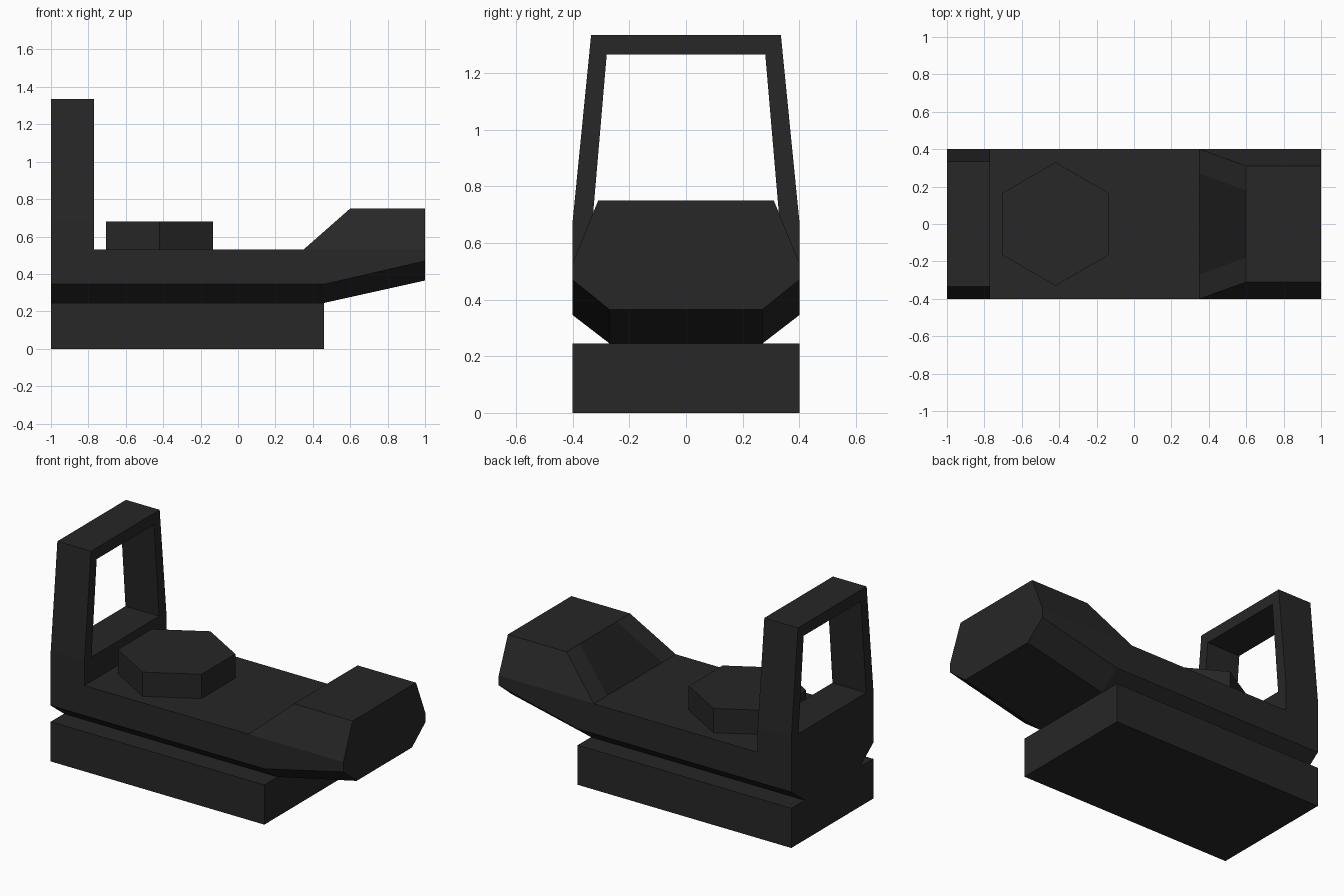
import bpy, bmesh, math
from mathutils import Vector

if "Cube" in bpy.data.objects:
    bpy.data.objects.remove(bpy.data.objects["Cube"])


def material(name, value):
    m = bpy.data.materials.new(name)
    m.diffuse_color = (value, value, value, 1)
    m.use_nodes = True
    m.node_tree.nodes["Principled BSDF"].inputs["Base Color"].default_value = m.diffuse_color
    return m


DARK = material("dark_shell", 0.02)
VISOR = material("darker_visor", 0.012)


def finish(name, bm, mats=(DARK,)):
    bmesh.ops.remove_doubles(bm, verts=bm.verts, dist=1e-4)
    bmesh.ops.dissolve_limit(bm, angle_limit=math.radians(0.5), verts=bm.verts,
                             edges=bm.edges, delimit={'MATERIAL'})
    bmesh.ops.recalc_face_normals(bm, faces=bm.faces)
    me = bpy.data.meshes.new(name)
    bm.to_mesh(me)
    bm.free()
    for m in mats:
        me.materials.append(m)
    ob = bpy.data.objects.new(name, me)
    bpy.context.collection.objects.link(ob)
    return ob


def prism(name, points, faces, offset):
    """Extrude flat faces by an offset vector."""
    bm = bmesh.new()
    vs = [bm.verts.new(p) for p in points]
    fs = [bm.faces.new([vs[i] for i in f]) for f in faces]
    ext = bmesh.ops.extrude_face_region(bm, geom=fs, use_keep_orig=True)
    moved = [g for g in ext["geom"] if isinstance(g, bmesh.types.BMVert)]
    bmesh.ops.translate(bm, verts=moved, vec=Vector(offset))
    return finish(name, bm)


def hull_half(x):
    """Right half of the body cross-section, bottom to top."""
    lift = max(0, (x - 0.46) / 0.54)                 # rising underside
    rise = min(1, max(0, (x - 0.35) / 0.25))         # raised nose
    top = 0.53 + 0.22 * rise
    return [(0.27, 0.245 + 0.12 * lift), (0.4, 0.345 + 0.125 * lift),
            (0.4, 0.53), (0.4 - 0.09 * rise, top), (0.27 - 0.09 * rise, top)]


# base block
prism("base_block", [(-1, -0.4, 0), (0.46, -0.4, 0), (0.46, 0.4, 0), (-1, 0.4, 0)],
      [(0, 1, 2, 3)], (0, 0, 0.245))

# chamfered body with raised nose and dark sloping visor
bm = bmesh.new()
rings = []
for x in (-1, 0.35, 0.46, 0.6, 1):
    half = hull_half(x)
    ring = half + [(-y, z) for y, z in reversed(half)]
    rings.append([bm.verts.new((x, y, z)) for y, z in ring])
n = len(rings[0])
for s, (a, b) in enumerate(zip(rings, rings[1:])):
    for i in range(n):
        j = (i + 1) % n
        f = bm.faces.new((a[i], a[j], b[j], b[i]))
        if i == 4 and s in (1, 2):
            f.material_index = 1
bm.faces.new(rings[0])
bm.faces.new(rings[-1])
finish("body", bm, (DARK, VISOR))

# tapered rear frame with an opening above a low sill
outer = [(-0.4, 0.68), (-0.335, 1.335), (0.335, 1.335), (0.4, 0.68)]
inner = [(-0.33, 0.68), (-0.28, 1.265), (0.28, 1.265), (0.33, 0.68)]
foot = [(-0.4, 0.53), (0.4, 0.53)]
prism("rear_frame", [(-1, y, z) for y, z in outer + inner + foot],
      [(i, i + 1, i + 5, i + 4) for i in range(3)] + [(8, 9, 3, 7, 4, 0)],
      (0.23, 0, 0))

# hexagonal pad on the deck
angles = [math.radians(90 + 60 * i) for i in range(6)]
prism("hex_pad", [(-0.42 + 0.33 * math.cos(a), 0.33 * math.sin(a), 0.53) for a in angles],
      [tuple(range(6))], (0, 0, 0.15))
